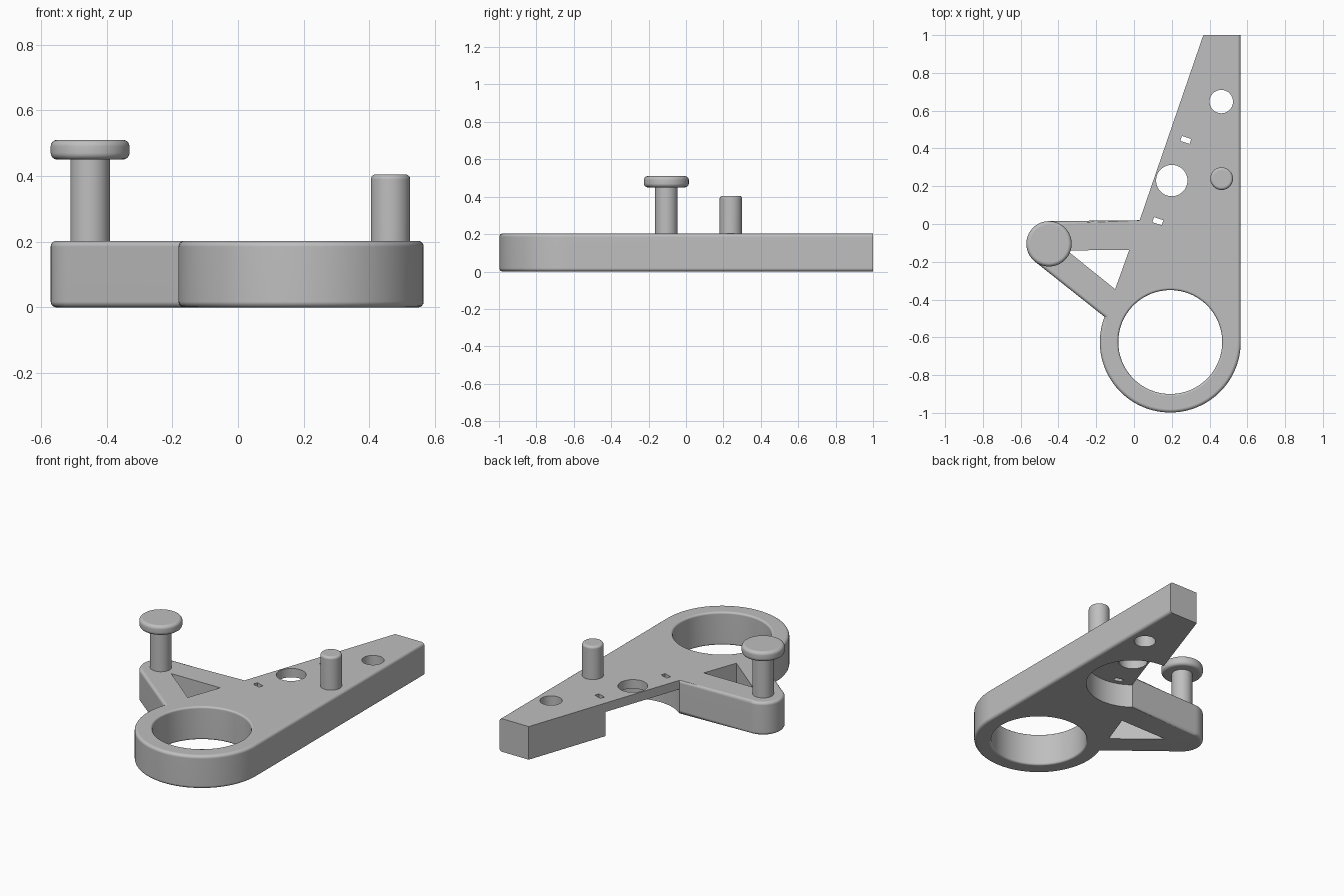
import bpy, bmesh
from math import sin, cos, pi, radians
from mathutils import Matrix

cube = bpy.data.objects.get("Cube")
if cube:
    bpy.data.objects.remove(cube, do_unlink=True)

T = 0.203                 # plate thickness
RING = (0.192, -0.625)    # big ring centre
POST = (-0.45, -0.105)    # headed post centre
HUB = (0.2, 0.23)         # pocket centre

grey = bpy.data.materials.new("light grey")
grey.use_nodes = True
grey.diffuse_color = (0.52, 0.52, 0.52, 1)
grey.node_tree.nodes["Principled BSDF"].inputs["Base Color"].default_value = (0.52, 0.52, 0.52, 1)


def arc(centre, r, a0, a1, n):
    angles = [radians(a0 + (a1 - a0) * i / n) for i in range(n + 1)]
    return [(centre[0] + r * cos(a), centre[1] + r * sin(a)) for a in angles]


def make_object(name, bm):
    bmesh.ops.recalc_face_normals(bm, faces=bm.faces[:])
    mesh = bpy.data.meshes.new(name)
    bm.to_mesh(mesh)
    bm.free()
    mesh.materials.append(grey)
    obj = bpy.data.objects.new(name, mesh)
    bpy.context.collection.objects.link(obj)
    return obj


def prism(name, outline, z0, z1, rim=None, radius=0.018):
    """Extrude an outline; round the horizontal rim edges accepted by rim."""
    bm = bmesh.new()
    base = bm.faces.new([bm.verts.new((x, y, z0)) for x, y in outline])
    top = bmesh.ops.extrude_face_region(bm, geom=[base])["geom"]
    verts = [g for g in top if isinstance(g, bmesh.types.BMVert)]
    bmesh.ops.translate(bm, verts=verts, vec=(0, 0, z1 - z0))
    bmesh.ops.recalc_face_normals(bm, faces=bm.faces[:])
    if rim:
        edges = [e for e in bm.edges
                 if abs(e.verts[0].co.z - e.verts[1].co.z) < 1e-5
                 and rim((e.verts[0].co + e.verts[1].co) / 2)]
        bmesh.ops.bevel(bm, geom=edges, offset=radius, segments=4,
                        profile=0.5, affect='EDGES', clamp_overlap=True)
    return make_object(name, bm)


def lathe(name, centre, profile, n=64):
    """Closed solid of revolution from (radius, z) rings."""
    bm = bmesh.new()
    rings = [[bm.verts.new((x, y, z)) for x, y in arc(centre, r, 0, 360 - 360 / n, n - 1)]
             for r, z in profile]
    for low, high in zip(rings, rings[1:]):
        for i in range(n):
            j = (i + 1) % n
            bm.faces.new((low[i], low[j], high[j], high[i]))
    bm.faces.new(rings[0][::-1])
    bm.faces.new(rings[-1])
    return make_object(name, bm)


def round_profile(r, z0, z1, b, bottom=False):
    steps = [pi / 2 * i / 4 for i in range(5)]
    low = [(r - b + b * sin(a), z0 + b - b * cos(a)) for a in steps] if bottom else [(r, z0)]
    return low + [(r - b + b * cos(a), z1 - b + b * sin(a)) for a in steps]


def finish(obj):
    bpy.ops.object.select_all(action='DESELECT')
    obj.select_set(True)
    bpy.context.view_layer.objects.active = obj
    bpy.ops.object.shade_smooth_by_angle(angle=radians(35))
    normals = obj.modifiers.new("even shading", 'WEIGHTED_NORMAL')
    normals.keep_sharp = True


def cut(obj, cutter):
    mod = obj.modifiers.new("cut", 'BOOLEAN')
    mod.operation, mod.solver, mod.object = 'DIFFERENCE', 'EXACT', cutter
    bpy.context.view_layer.objects.active = obj
    bpy.ops.object.modifier_apply(modifier=mod.name)
    bpy.data.objects.remove(cutter, do_unlink=True)


# Plate outline: tapered tail, side bracket and ring end
outline = ([(0.565, 1.0), (0.367, 1.0), (0.03, 0.02)]
           + arc(POST, 0.12, 90, 231.4, 20)
           + arc(RING, 0.373, 159, 360, 56))
plate = prism("base_plate", outline, 0, T,
              rim=lambda m: m.y < 0.05 or m.x > 0.5)

# Ring bore with softly rounded rims
b = 0.012
quarter = [pi / 2 * i / 3 for i in range(4)]
lower = [(0.275 + b - b * sin(a), b - b * cos(a)) for a in quarter]
bore = ([(0.275 + b, -0.1)] + lower
        + [(r, T - z) for r, z in reversed(lower)] + [(0.275 + b, T + 0.1)])
cut(plate, lathe("ring_bore", RING, bore, 96))

# Triangular window in the bracket
cut(plate, prism("bracket_window", [(-0.355, -0.14), (-0.1, -0.345), (-0.025, -0.137)], -0.1, 0.4))

# Round pocket under the plate, open on the tapered side
cut(plate, lathe("pocket", HUB, [(0.27, -0.1), (0.27, 0.148)], 80))

# Through holes
for centre, r in ((HUB, 0.083), ((0.462, 0.648), 0.062)):
    cut(plate, lathe("hole", centre, [(r, -0.1), (r, 0.4)], 48))

# Two small slots either side of the hub hole
for side in (-1, 1):
    slot = prism("slot", [(-0.026, -0.014), (0.026, -0.014), (0.026, 0.014), (-0.026, 0.014)], -0.1, 0.4)
    slot.data.transform(Matrix.Translation((HUB[0] + side * 0.074, HUB[1] + side * 0.215, 0))
                        @ Matrix.Rotation(radians(-18), 4, 'Z'))
    cut(plate, slot)
finish(plate)

# Upright pins
finish(lathe("short_pin", (0.464, 0.24), round_profile(0.06, T - 0.02, 0.405, 0.015)))
finish(lathe("post", POST, [(0.06, T - 0.02), (0.06, 0.46)]))
finish(lathe("post_head", POST, round_profile(0.12, 0.45, 0.51, 0.02, bottom=True)))
